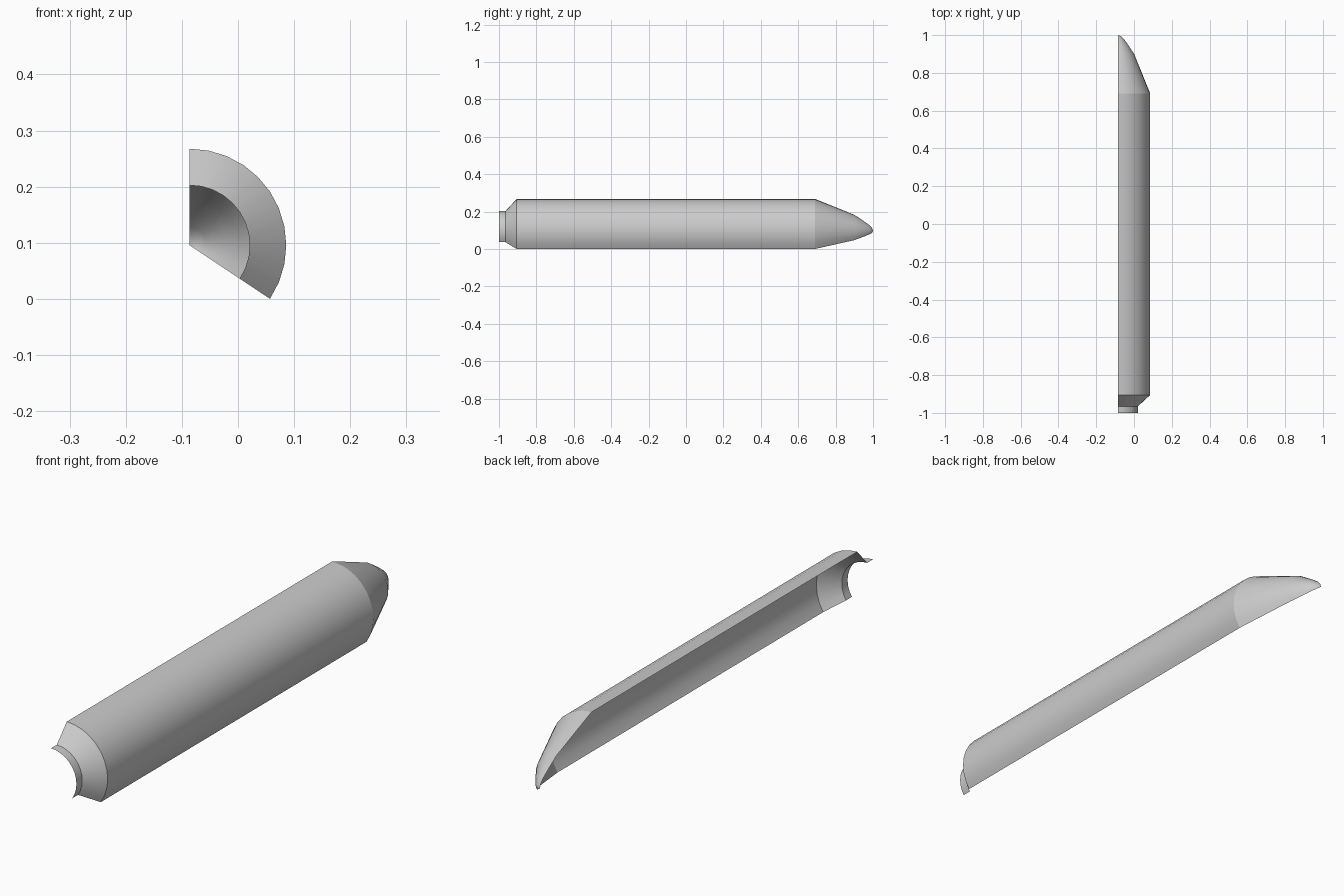
import bpy, bmesh, math

if "Cube" in bpy.data.objects:
    bpy.data.objects.remove(bpy.data.objects["Cube"])

R = 0.172                      # body radius
AXIS_X, AXIS_Z = -R / 2, 0.0956
STEP = math.radians(11.25)     # 32-sided revolve, 11 sides kept
SIDES = 11

grey = bpy.data.materials.new("light_grey")
grey.diffuse_color = (0.6, 0.6, 0.6, 1)
grey.use_nodes = True
grey.node_tree.nodes["Principled BSDF"].inputs["Base Color"].default_value = grey.diffuse_color


def partial_revolve(name, profile):
    """Open shell: (y, radius) profile swept from straight up to lower right."""
    bm = bmesh.new()
    rings = []
    for y, r in profile:
        ring = []
        for j in range(SIDES + 1):
            a = math.pi / 2 - j * STEP
            ring.append(bm.verts.new((AXIS_X + r * math.cos(a), y,
                                      AXIS_Z + r * math.sin(a))))
        rings.append(ring)
    for lo, hi in zip(rings, rings[1:]):
        for j in range(SIDES):
            bm.faces.new((lo[j], lo[j + 1], hi[j + 1], hi[j])).smooth = True
    bmesh.ops.remove_doubles(bm, verts=bm.verts[:], dist=1e-5)
    me = bpy.data.meshes.new(name)
    bm.to_mesh(me)
    bm.free()
    me.materials.append(grey)
    ob = bpy.data.objects.new(name, me)
    bpy.context.collection.objects.link(ob)
    return ob


# Tail collar and flare
partial_revolve("tail_collar", [(-1.0, 0.107), (-0.965, 0.107)])
partial_revolve("tail_flare", [(-0.965, 0.107), (-0.905, R)])
# Long cylindrical shell
partial_revolve("body_shell", [(-0.905, R), (0.69, R)])
# Tapered nose with rounded tip
partial_revolve("nose_cone", [(0.69, R), (0.9, 0.087), (0.95, 0.054),
                              (0.98, 0.032), (0.995, 0.016), (1.0, 0.0)])
